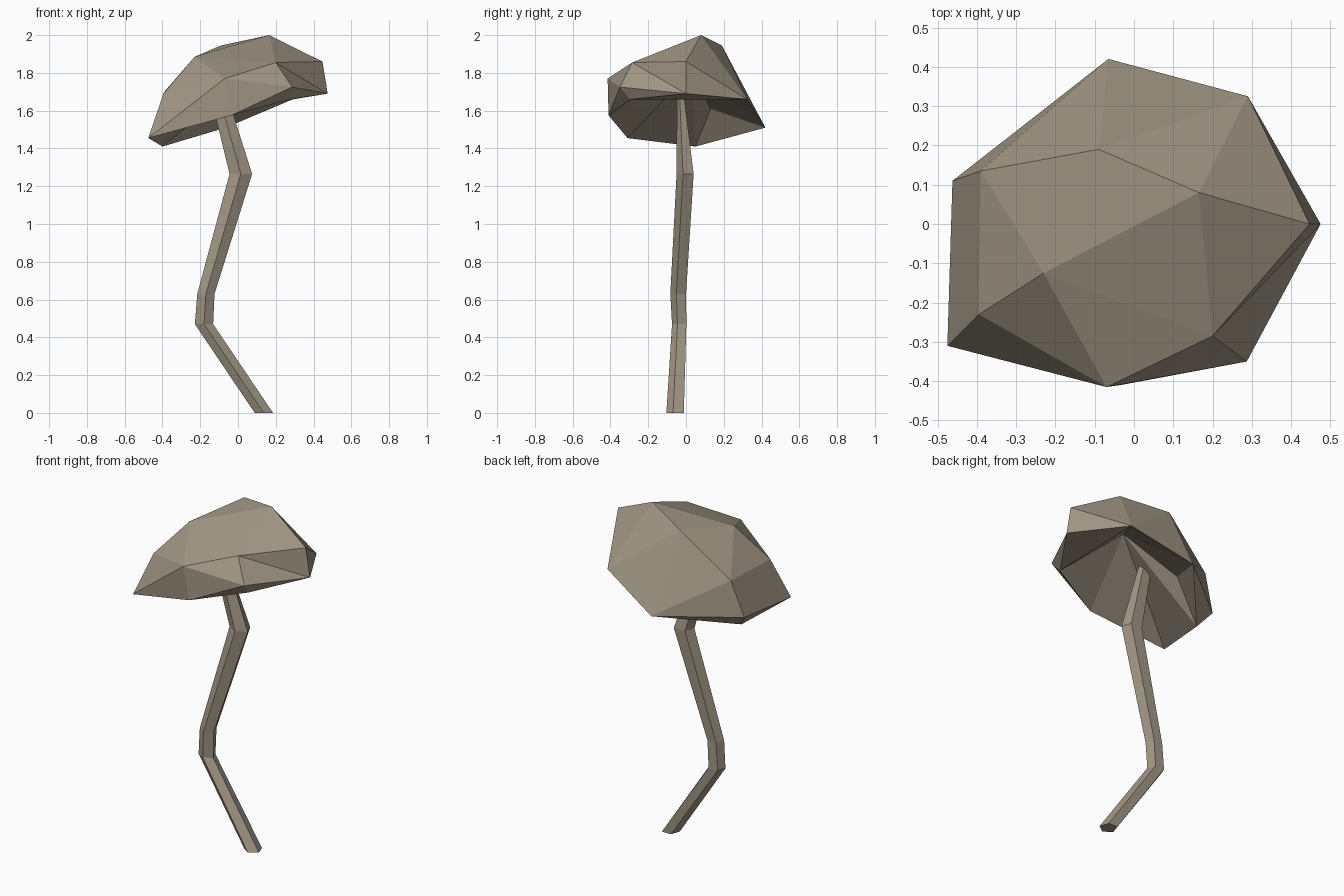
import bpy, bmesh, math

if "Cube" in bpy.data.objects:
    bpy.data.objects.remove(bpy.data.objects["Cube"])

mat = bpy.data.materials.new("dull taupe")
mat.diffuse_color = (0.36, 0.31, 0.235, 1)
mat.use_nodes = True
mat.node_tree.nodes["Principled BSDF"].inputs["Base Color"].default_value = mat.diffuse_color


def finish(bm, name):
    bmesh.ops.recalc_face_normals(bm, faces=bm.faces[:])
    me = bpy.data.meshes.new(name)
    bm.to_mesh(me)
    bm.free()
    me.materials.append(mat)
    ob = bpy.data.objects.new(name, me)
    bpy.context.collection.objects.link(ob)
    return ob


# Cap: faceted hull over a tilted rim, with a hollow underside
rim = [(-.40, .05, 1.41), (-.475, -.31, 1.455), (-.035, -.41, 1.575),
       (.275, -.295, 1.66), (.475, 0, 1.69), (.29, .325, 1.66), (-.065, .42, 1.51)]
skirt = [(-.462, .11, 1.49), (-.07, -.415, 1.77), (.287, -.35, 1.725)]
crown = [(-.39, .135, 1.70), (-.395, -.23, 1.69), (-.23, -.125, 1.885),
         (-.09, .19, 1.945), (.165, .08, 2.0), (.20, -.285, 1.855), (.447, 0, 1.86)]
bm = bmesh.new()
rim_verts = [bm.verts.new(p) for p in rim]
skirt_verts = [bm.verts.new(p) for p in skirt]
crown_verts = [bm.verts.new(p) for p in crown]
bmesh.ops.convex_hull(bm, input=bm.verts[:])
under = [f for f in bm.faces if all(v in rim_verts for v in f.verts)]
bmesh.ops.delete(bm, geom=under, context='FACES')
# dent the front right side: turn the diagonal so a crease runs inward
dent = bm.edges.get((skirt_verts[2], crown_verts[6]))
if dent and len(dent.link_faces) == 2:
    bmesh.ops.rotate_edges(bm, edges=[dent], use_ccw=True)
# flat flap under the right corner, then fan the opening up to an inner peak
left, front_left, front, flap_a, corner, flap_b, back = rim_verts
bm.faces.new((flap_a, corner, flap_b))
border = [e for e in bm.edges if len(e.link_faces) == 1]
peak = bm.verts.new((.10, .03, 1.81))
hollow = bm.verts.new((-.196, .13, 1.61))
for e in border:
    a, b = e.verts
    if {a, b} == {left, back}:
        for p, q in ((a, b), (b, peak), (peak, a)):
            bm.faces.new((p, q, hollow))
    else:
        bm.faces.new((a, b, peak))
bmesh.ops.delete(bm, geom=[v for v in bm.verts if not v.link_faces], context='VERTS')
finish(bm, "cap")

# Stem: bent five-sided tube (centre x, y, z, radius across x, radius across y)
path = [(.137, -.053, 0, .051, .051), (-.18, -.032, .47, .051, .042),
        (-.17, -.037, .63, .048, .046), (.015, .0, 1.265, .063, .05),
        (-.112, -.03, 1.72, .045, .018)]
bm = bmesh.new()
rings = []
for x, y, z, rx, ry in path:
    angles = [math.radians(-90 + 72 * i) for i in range(5)]
    rings.append([bm.verts.new((x + rx * math.cos(a), y + ry * math.sin(a), z)) for a in angles])
for lo, hi in zip(rings, rings[1:]):
    for i in range(5):
        j = (i + 1) % 5
        bm.faces.new((lo[i], lo[j], hi[j], hi[i]))
bm.faces.new(rings[0][::-1])
bm.faces.new(rings[-1])
finish(bm, "stem")
